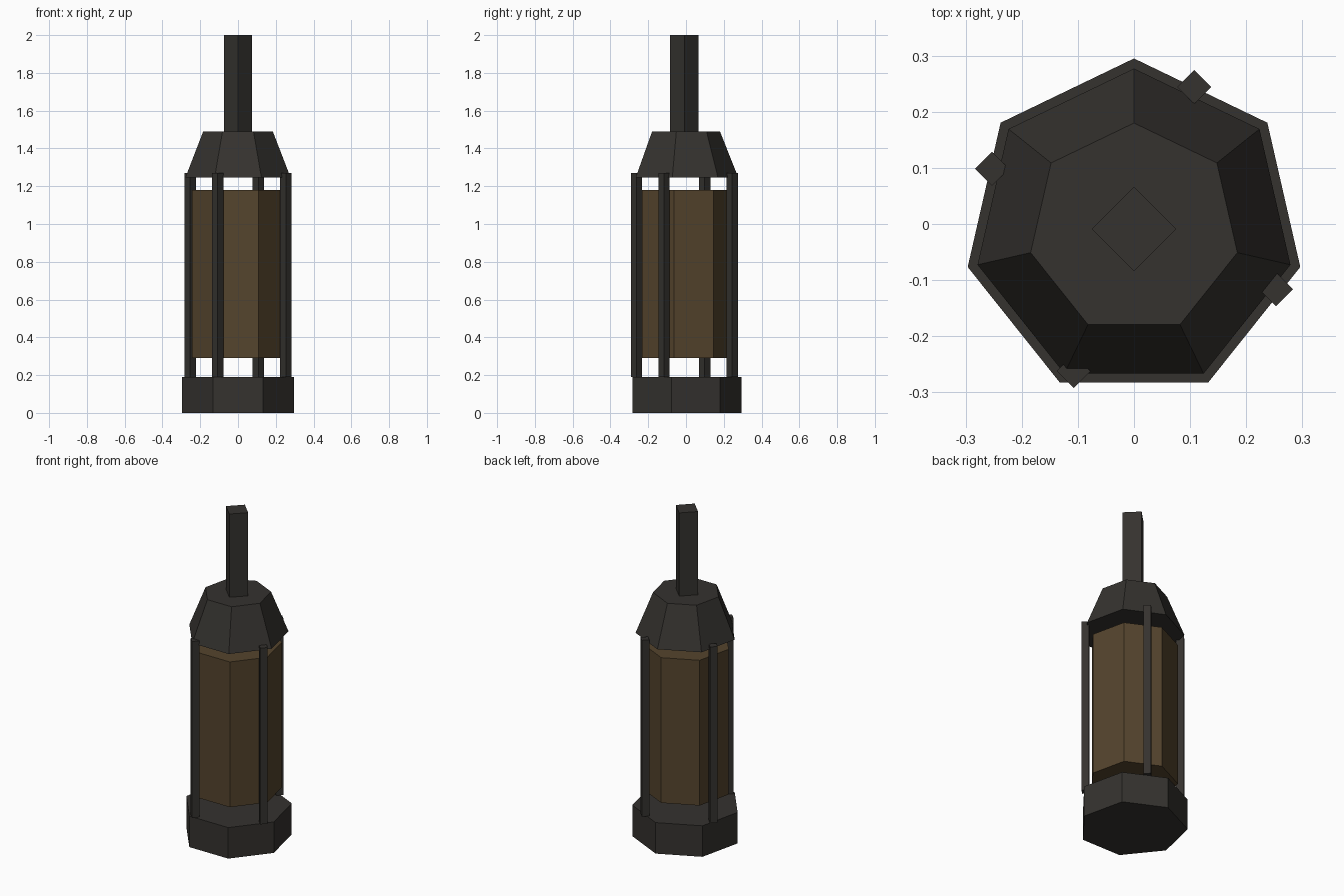
import bpy, math

if "Cube" in bpy.data.objects:
    bpy.data.objects.remove(bpy.data.objects["Cube"])

CY = -0.009  # the lantern axis sits slightly forward of the bounding-box centre


def material(name, rgb):
    m = bpy.data.materials.new(name)
    m.diffuse_color = (*rgb, 1)
    m.use_nodes = True
    m.node_tree.nodes["Principled BSDF"].inputs["Base Color"].default_value = m.diffuse_color
    return m


iron = material("dark_iron", (0.035, 0.032, 0.028))
amber = material("amber_glass", (0.09, 0.058, 0.026))


def prism(name, sides, r_bottom, r_top, z0, z1, mat, x=0, y=CY):
    """Flat-shaded closed prism or frustum with one corner pointing to +y."""
    def ring(r, z):
        return [(x + r * math.sin(2 * math.pi * i / sides),
                 y + r * math.cos(2 * math.pi * i / sides), z) for i in range(sides)]
    faces = [tuple(range(sides)), tuple(reversed(range(sides, 2 * sides)))]
    for i in range(sides):
        j = (i + 1) % sides
        faces.append((j, i, sides + i, sides + j))
    mesh = bpy.data.meshes.new(name)
    mesh.from_pydata(ring(r_bottom, z0) + ring(r_top, z1), [], faces)
    mesh.materials.append(mat)
    ob = bpy.data.objects.new(name, mesh)
    bpy.context.collection.objects.link(ob)
    return ob


# Seven-sided base, glass body and tapered cap
prism("base", 7, 0.304, 0.304, 0.0, 0.19, iron)
prism("glass_body", 7, 0.25, 0.25, 0.29, 1.18, amber)
prism("cap", 7, 0.286, 0.189, 1.245, 1.49, iron)

# Square hanging stem
prism("stem", 4, 0.075, 0.075, 1.49, 2.0, iron)

# Four square posts joining base and cap
for k in range(4):
    a = math.radians(67 + 90 * k)
    prism(f"post_{k + 1}", 4, 0.03, 0.03, 0.19, 1.27, iron,
          0.275 * math.cos(a), CY + 0.275 * math.sin(a))
